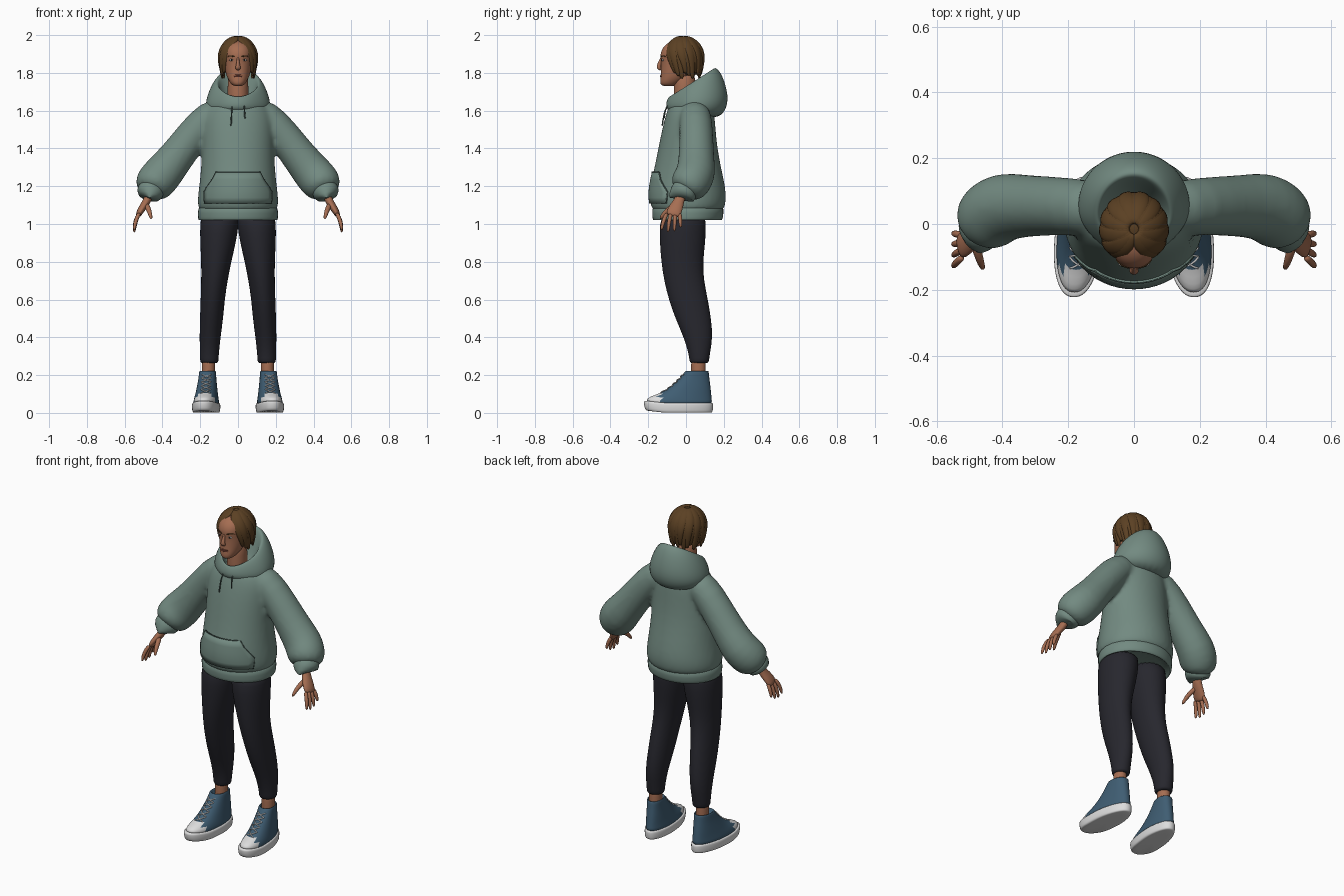
import bpy, bmesh, math
from mathutils import Vector, Matrix

cube = bpy.data.objects.get("Cube")
if cube:
    bpy.data.objects.remove(cube, do_unlink=True)


def material(name, r, g, b):
    m = bpy.data.materials.new(name)
    m.use_nodes = True
    m.diffuse_color = (r, g, b, 1)
    node = next(n for n in m.node_tree.nodes if n.type == "BSDF_PRINCIPLED")
    node.inputs["Base Color"].default_value = (r, g, b, 1)
    node.inputs["Roughness"].default_value = 0.8
    return m


GREEN = material("sage green cloth", .17, .255, .22)
SEAM = material("dark green seam", .07, .11, .095)
BLACK = material("black denim", .02, .02, .027)
SKIN = material("skin", .38, .155, .085)
HAIR = material("brown hair", .105, .052, .017)
BLUE = material("blue canvas", .05, .11, .17)
WHITE = material("white rubber", .72, .72, .72)
LIPS = material("lips", .25, .075, .05)
IRIS = material("dark iris", .02, .012, .008)
BEHIND = Vector((0, -10, 1))


def signed_pow(v, p):
    return math.copysign(abs(v) ** p, v)


def oval(z, front, back, width, x=0, z_back=None, n=24, sq=1):
    """Level or tilted oval section, given by its front and back points."""
    z_back = z if z_back is None else z_back
    ring = []
    for i in range(n):
        a = math.tau * i / n
        s, c = signed_pow(math.sin(a), sq), signed_pow(math.cos(a), sq)
        k = (1 - c) / 2
        ring.append(Vector((x + width * s, front + (back - front) * k, z + (z_back - z) * k)))
    return ring


def loft(bm, rings):
    rows = [[bm.verts.new(p) for p in ring] for ring in rings]
    n = len(rows[0])
    for a, b in zip(rows, rows[1:]):
        for i in range(n):
            j = (i + 1) % n
            bm.faces.new((a[i], a[j], b[j], b[i]))
    bm.faces.new(rows[0])
    bm.faces.new(rows[-1])


def tube(bm, points, radii, away=BEHIND, n=8):
    """Tube along points; a radius may be a (side, depth) pair."""
    pts = [Vector(p) for p in points]
    rings = []
    for i, p in enumerate(pts):
        t = (pts[min(i + 1, len(pts) - 1)] - pts[max(i - 1, 0)]).normalized()
        h = p - away
        h = (h - t * h.dot(t)).normalized()
        s = t.cross(h)
        r = radii[i] if isinstance(radii, (list, tuple)) else radii
        ra, rb = r if isinstance(r, tuple) else (r, r)
        angles = [math.tau * k / n for k in range(n)]
        rings.append([p + s * ra * math.cos(a) + h * rb * math.sin(a) for a in angles])
    loft(bm, rings)


def ball(bm, centre, scale, n=16):
    m = Matrix.Translation(centre) @ Matrix.Diagonal((*scale, 1))
    bmesh.ops.create_uvsphere(bm, u_segments=n * 2, v_segments=n, radius=1, matrix=m)


def finish(name, bm, mats, mirror=False, sub=1, remesh=0):
    bmesh.ops.recalc_face_normals(bm, faces=bm.faces[:])
    for f in bm.faces:
        f.smooth = True
    me = bpy.data.meshes.new(name)
    bm.to_mesh(me)
    bm.free()
    for m in mats:
        me.materials.append(m)
    ob = bpy.data.objects.new(name, me)
    bpy.context.collection.objects.link(ob)
    if mirror:
        ob.modifiers.new("Mirror", "MIRROR")
    if sub:
        ob.modifiers.new("Subdivision", "SUBSURF").levels = sub
        ob.modifiers["Subdivision"].render_levels = sub
    if remesh:
        r = ob.modifiers.new("Remesh", "REMESH")
        r.mode, r.voxel_size, r.use_smooth_shade = "VOXEL", remesh, True
        s = ob.modifiers.new("Smooth", "SMOOTH")
        s.factor, s.iterations = .5, 7
    return ob


def on_front(ob, x, z, lift):
    """Point just in front of an object's surface."""
    ev = ob.evaluated_get(bpy.context.evaluated_depsgraph_get())
    hit, loc, _, _ = ev.ray_cast((x, -1, z), (0, 1, 0))
    return Vector((x, (loc.y if hit else -.05) - lift, z))


# Hoodie body and puffed sleeves, fused into one surface
bm = bmesh.new()
loft(bm, [oval(*r) for r in (
    (1.06, -.165, .185, .2), (1.08, -.185, .205, .213), (1.13, -.195, .216, .217),
    (1.2, -.193, .21, .207), (1.3, -.168, .187, .197), (1.4, -.148, .168, .192),
    (1.5, -.128, .158, .192), (1.58, -.108, .152, .185), (1.63, -.09, .14, .155),
    (1.66, -.07, .12, .1))])
for s in (1, -1):
    tube(bm, [(s * x, y, z) for x, y, z in (
        (.06, .04, 1.61), (.15, .05, 1.575), (.24, .055, 1.47), (.33, .055, 1.35),
        (.395, .055, 1.27), (.435, .03, 1.225), (.455, .005, 1.195), (.468, -.015, 1.165))],
        [.07, .088, .09, .095, .107, .108, .1, .07], n=20)
hoodie = finish("hoodie_body", bm, [GREEN], remesh=.012)

# Ribbed hem and cuffs
bm = bmesh.new()
loft(bm, [oval(*r) for r in (
    (1.05, -.15, .17, .19), (1.02, -.165, .18, .2), (1.018, -.175, .19, .211),
    (1.03, -.18, .198, .214), (1.085, -.182, .203, .215), (1.1, -.17, .19, .2))])
finish("hoodie_hem", bm, [GREEN])
bm = bmesh.new()
tube(bm, [(.455, .005, 1.195), (.46, -.005, 1.185), (.473, -.025, 1.14), (.476, -.029, 1.13),
          (.473, -.025, 1.14)], [.06, .074, .071, .064, .045], n=16)
finish("cuffs", bm, [GREEN], mirror=True)

# Hood lying back, with an open rim
bm = bmesh.new()
loft(bm, [oval(*r) for r in (
    (1.62, -.05, .07, .06, 0, 1.63), (1.645, -.07, .115, .09, 0, 1.75),
    (1.672, -.08, .14, .105, 0, 1.822), (1.676, -.09, .16, .117, 0, 1.832),
    (1.66, -.1, .195, .145, 0, 1.79), (1.635, -.108, .228, .172, 0, 1.68),
    (1.61, -.105, .215, .172, 0, 1.6), (1.59, -.08, .16, .13, 0, 1.55))])
for v in bm.verts:
    v.co.x *= 1 + 2 * min(0, v.co.y)
finish("hood", bm, [GREEN], sub=2)

# Front pocket plate and its seam
bm = bmesh.new()
outline = ((1.108, .176), (1.14, .18), (1.17, .18), (1.2, .163), (1.235, .138), (1.275, .118))
cols = 16
grid = [[bm.verts.new(on_front(hoodie, w * (2 * i / cols - 1), z, .005)) for i in range(cols + 1)]
        for z, w in outline]
for a, b in zip(grid, grid[1:]):
    for i in range(cols):
        bm.faces.new((a[i], a[i + 1], b[i + 1], b[i]))
border = [r[0].co.copy() for r in grid] + [v.co.copy() for v in grid[-1][1:-1]]
border += [r[-1].co.copy() for r in reversed(grid)]
pocket = finish("pocket", bm, [GREEN], sub=0)
pocket.modifiers.new("Thickness", "SOLIDIFY").thickness = .008
pocket.modifiers["Thickness"].offset = 0
bm = bmesh.new()
tube(bm, [p + Vector((0, -.003, 0)) for p in border], .0028, n=6)
finish("pocket_seam", bm, [SEAM], sub=0)

# Drawstrings
bm = bmesh.new()
for s, length in ((-1, .14), (1, .1)):
    pts = [on_front(hoodie, s * (.03 + .008 * t), 1.655 - length * t, .022 - .014 * t)
           for t in (0, .25, .5, .75, 1)]
    tube(bm, pts, [.004, .004, .004, .004, .006], n=6)
finish("drawstrings", bm, [SEAM])

# Trousers
bm = bmesh.new()
loft(bm, [oval(*r) for r in (
    (1.07, -.12, .1, .1, .095), (1, -.143, .108, .104, .098), (.9, -.139, .103, .095, .106),
    (.8, -.132, .09, .08, .115), (.7, -.117, .095, .07, .125), (.6, -.092, .117, .064, .134),
    (.5, -.057, .133, .062, .14), (.4, -.012, .143, .056, .148), (.31, .015, .126, .05, .152),
    (.27, .018, .122, .049, .152), (.262, .025, .115, .042, .152))])
finish("trousers", bm, [BLACK], mirror=True)

# Ankles
bm = bmesh.new()
loft(bm, [oval(z, .027, .105, .035, .156) for z in (.14, .2, .25, .3)])
finish("ankles", bm, [SKIN], mirror=True)


# Shoes: soles, then canvas uppers with white toe caps
def shoe_part(name, rows, mats, cap_line=None):
    bm = bmesh.new()
    loft(bm, [oval(*r, n=32, sq=.88) for r in rows])
    for v in bm.verts:
        y = v.co.y
        v.co.x = v.co.x * (1 - .9 * max(0, y)) + .165 - .08 * y
        v.co.z += .12 * max(0, -y - .12)
    if cap_line is not None:
        for f in bm.faces:
            f.material_index = int(f.calc_center_median().y < cap_line)
    return finish(name, bm, mats, mirror=True)


shoe_part("shoe_soles", ((0, -.2, .13, .06), (.002, -.212, .139, .069), (.012, -.22, .143, .073),
                         (.045, -.225, .145, .074), (.053, -.222, .142, .071),
                         (.053, -.2, .13, .06)), [WHITE])
uppers = shoe_part("shoe_uppers", (
    (.04, -.215, .138, .067), (.06, -.212, .138, .066), (.08, -.188, .136, .063),
    (.1, -.14, .134, .059), (.13, -.092, .131, .055), (.16, -.058, .127, .051),
    (.19, -.028, .123, .048), (.215, -.008, .121, .047), (.224, -.003, .118, .045),
    (.222, .008, .11, .038), (.19, .015, .105, .034)), [BLUE, WHITE], cap_line=-.14)

# Crossed laces
bm = bmesh.new()
for k in range(5):
    z = .104 + .02 * k
    for s in (1, -1):
        tube(bm, [on_front(uppers, .171 - .001 * k + s * .014 * j, z + .005 * (j + 2), .004)
                  for j in (-2, -1, 0, 1, 2)], .0036, n=6)
finish("laces", bm, [WHITE], mirror=True)

# Hands: palm, four fingers and thumb
bm = bmesh.new()
tube(bm, [(.465, -.02, 1.17), (.48, -.035, 1.125), (.5, -.05, 1.095), (.522, -.065, 1.06),
          (.53, -.07, 1.04)], [(.024, .029), (.022, .027), (.021, .038), (.018, .042), (.012, .036)], n=12)
for k, drop in enumerate((.07, .082, .076, .055)):
    y = -.1 + .022 * k
    spread = .03 - .012 * k
    tube(bm, [(.52, y, 1.06), (.535, y - spread * .4, 1.035), (.546, y - spread * .8, 1.035 - drop * .5),
              (.55, y - spread, 1.035 - drop)], [.011, .012, .011, .007])
tube(bm, [(.487, -.05, 1.105), (.474, -.09, 1.08), (.466, -.118, 1.055), (.458, -.138, 1.025)],
     [.016, .015, .012, .008], away=Vector((-5, 0, 1)))
finish("hands", bm, [SKIN], mirror=True)

# Neck and head
bm = bmesh.new()
loft(bm, [oval(z, -.065, .05, .055) for z in (1.6, 1.66, 1.72, 1.82)])
finish("neck", bm, [SKIN])
bm = bmesh.new()
loft(bm, [oval(*r, sq=.92) for r in (
    (1.73, -.122, -.06, .02), (1.738, -.134, -.045, .034), (1.755, -.138, -.02, .047),
    (1.785, -.134, .03, .062), (1.82, -.132, .06, .071), (1.865, -.132, .08, .077),
    (1.89, -.138, .083, .078), (1.925, -.13, .08, .077), (1.955, -.105, .065, .062),
    (1.975, -.065, .03, .03))])
head = finish("head", bm, [SKIN], sub=2)

# Nose and ears
bm = bmesh.new()
tube(bm, [(0, -.128, 1.885), (0, -.135, 1.862), (0, -.143, 1.84), (0, -.145, 1.827), (0, -.132, 1.815)],
     [(.006, .007), (.008, .009), (.012, .013), (.017, .013), (.011, .008)], away=Vector((0, 10, 1.85)))
finish("nose", bm, [SKIN], sub=2)
bm = bmesh.new()
ball(bm, (.08, -.025, 1.85), (.01, .018, .03), 8)
finish("ears", bm, [SKIN], mirror=True, sub=0)

# Eyes, brows and mouth
for name, mat, size, lift in (("eyes", WHITE, (.014, .005, .0055), -.001),
                              ("irises", IRIS, (.0055, .003, .005), .003)):
    bm = bmesh.new()
    ball(bm, on_front(head, .033, 1.868, lift), size, 8)
    finish(name, bm, [mat], mirror=True, sub=0)
bm = bmesh.new()
tube(bm, [on_front(head, x, z, .001) for x, z in ((.014, 1.884), (.028, 1.889), (.044, 1.891), (.056, 1.885))],
     [.003, .004, .004, .002])
finish("brows", bm, [HAIR], mirror=True)
bm = bmesh.new()
for z, r in ((1.788, .0035), (1.781, .0045)):
    tube(bm, [on_front(head, x, z, .001) for x in (-.025, -.012, 0, .012, .025)], [.001, r, r, r, .001])
finish("mouth", bm, [LIPS])

# Hair: scalp cap plus tapered locks swept from a centre parting
bm = bmesh.new()
ball(bm, (0, -.003, 1.88), (.094, .098, .108))
finish("hair_cap", bm, [HAIR], sub=0)
bm = bmesh.new()
core = Vector((0, -.015, 1.86))
count, steps = 11, 8
for s in (1, -1):
    for k in range(count):
        u = k / (count - 1)
        start, end = 12 + 165 * u, 64 + 116 * u
        puff = 1 + .035 * (k % 2)
        tip = .085 + .015 * (k % 3)
        path, sizes = [], []
        for i in range(steps):
            t = i / (steps - 1)
            phi = .12 + (math.pi / 2 - .12) * min(1, t * 1.5)
            fall = max(0, t * 3 - 2)
            a = math.radians(start + (end - start) * t ** .8)
            out = math.sin(phi) * puff * (1 - .13 * fall)
            path.append((s * .096 * out * math.sin(a), -.015 - .105 * out * math.cos(a),
                         1.88 + .11 * math.cos(phi) - tip * fall))
            wide = .012 + .016 * math.sin(math.pi * min(1, t + .05) ** .8)
            sizes.append((wide, .011 if i < steps - 1 else .004))
        tube(bm, path, sizes, away=core)
finish("hair_locks", bm, [HAIR])
